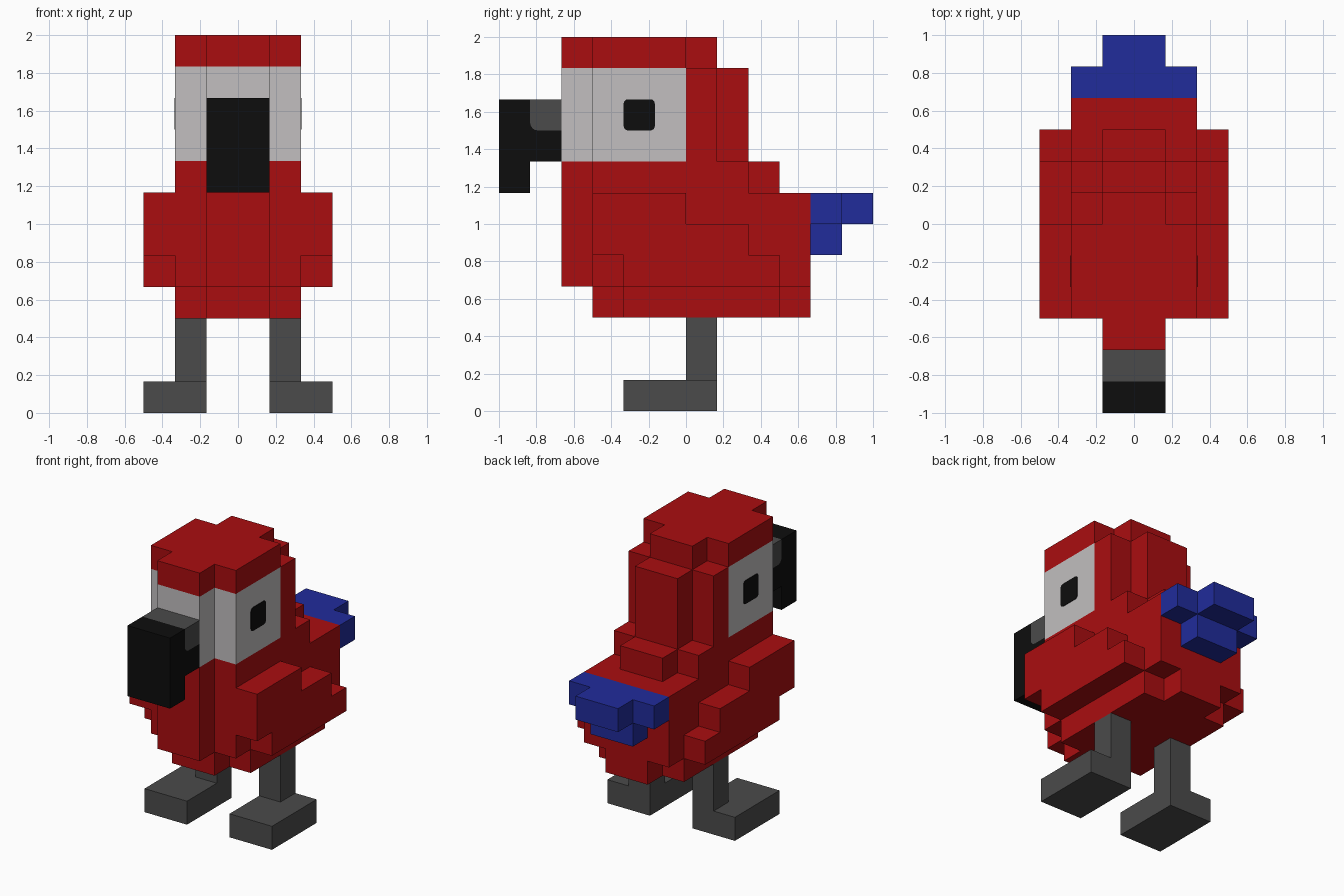
import bpy, bmesh, math

cube = bpy.data.objects.get("Cube")
if cube:
    bpy.data.objects.remove(cube, do_unlink=True)

U = 1 / 6  # size of one block


def material(name, r, g, b):
    m = bpy.data.materials.new(name)
    m.use_nodes = True
    m.diffuse_color = (r, g, b, 1)
    bsdf = m.node_tree.nodes["Principled BSDF"]
    bsdf.inputs["Base Color"].default_value = (r, g, b, 1)
    bsdf.inputs["Roughness"].default_value = 0.9
    return m


red = material("red", 0.40, 0.004, 0.005)
white = material("white", 0.54, 0.52, 0.525)
black = material("black", 0.004, 0.004, 0.004)
grey = material("grey", 0.070, 0.070, 0.070)
blue = material("blue", 0.015, 0.025, 0.33)


def prism(name, points, start, end, mats, axis="z", rule=None):
    """Extrude a flat outline (in blocks) along z, or along x for a (y, z) outline."""
    bm = bmesh.new()

    def place(p, h):
        return (p[0] * U, p[1] * U, h * U) if axis == "z" else (h * U, p[0] * U, p[1] * U)

    low = [bm.verts.new(place(p, start)) for p in points]
    high = [bm.verts.new(place(p, end)) for p in points]
    bm.faces.new(low)
    bm.faces.new(high)
    n = len(points)
    for i in range(n):
        j = (i + 1) % n
        bm.faces.new((low[i], low[j], high[j], high[i]))
    bmesh.ops.recalc_face_normals(bm, faces=bm.faces)
    if rule:
        for f in bm.faces:
            f.material_index = rule(f)
    mesh = bpy.data.meshes.new(name)
    bm.to_mesh(mesh)
    bm.free()
    for m in mats:
        mesh.materials.append(m)
    obj = bpy.data.objects.new(name, mesh)
    bpy.context.collection.objects.link(obj)
    return obj


def layer(name, half, z0, z1, mats, rule=None):
    """Layer whose left half outline is mirrored to the right."""
    outline = half + [(-x, y) for x, y in reversed(half)]
    return prism(name, outline, z0, z1, mats, rule=rule)


def rect(a0, b0, a1, b1):
    return [(a0, b0), (a1, b0), (a1, b1), (a0, b1)]


def arc(cx, cy, r, deg0, steps=4):
    """Quarter circle running counter-clockwise."""
    return [(cx + r * math.cos(math.radians(deg0 + 90 * i / steps)),
             cy + r * math.sin(math.radians(deg0 + 90 * i / steps))) for i in range(steps + 1)]


# Body and head, stacked in layers from the belly up
front = [(1, -4), (1, -3), (2, -3)]
layer("belly", [(1, -3), (1, -2), (2, -2), (2, 3), (1, 3), (1, 4)], 3, 4, [red])
layer("torso", front + [(2, 4)], 4, 7, [red])
layer("neck", front + [(2, 2), (1, 2), (1, 3)], 7, 8, [red])
# Face is white on the upright sides ahead of the middle, red behind
layer("head", front + [(2, 0), (2, 1), (1, 1), (1, 2)], 8, 11, [red, white],
      rule=lambda f: int(abs(f.normal.z) < 0.5 and f.calc_center_median().y < -0.01))
layer("crown", front + [(2, 0), (1, 0), (1, 1)], 11, 12, [red])

# Tail
layer("upper_tail", [(2, 4), (2, 5), (1, 5), (1, 6)], 6, 7, [blue])
layer("lower_tail", [(1, 4), (1, 5)], 5, 6, [blue])

# Beak: black hook with a grey bridge set into its upper back corner
r = 0.25
notch = arc(-5 + r, 9 + r, r, 180)  # from the front edge down to the lower edge
prism("beak_hook", [(-6, 7), (-5, 7), (-5, 8), (-4, 8), (-4, 9)] + notch[::-1]
      + [(-5, 10), (-6, 10)], -1, 1, [black], axis="x")
prism("beak_bridge", [(-5, 10)] + notch + [(-4, 9), (-4, 10)], -1, 1, [grey], axis="x")

# Paired parts
wing = [(-3, 5), (-2, 5), (-2, 4), (3, 4), (3, 5), (2, 5), (2, 6), (0, 6), (0, 7), (-3, 7)]
e = 0.14
eye = (arc(-1 - e, 10 - e, e, 0) + arc(-2 + e, 10 - e, e, 90)
       + arc(-2 + e, 9 + e, e, 180) + arc(-1 - e, 9 + e, e, 270))
for side, s in (("left", 1), ("right", -1)):
    prism(side + "_wing", wing, 2 * s, 3 * s, [red], axis="x")
    prism(side + "_eye", eye, 1.99 * s, 2.02 * s, [black], axis="x")
    prism(side + "_leg", rect(1 * s, 0, 2 * s, 1), 1, 3, [grey])
    prism(side + "_foot", rect(1 * s, -2, 3 * s, 1), 0, 1, [grey])
